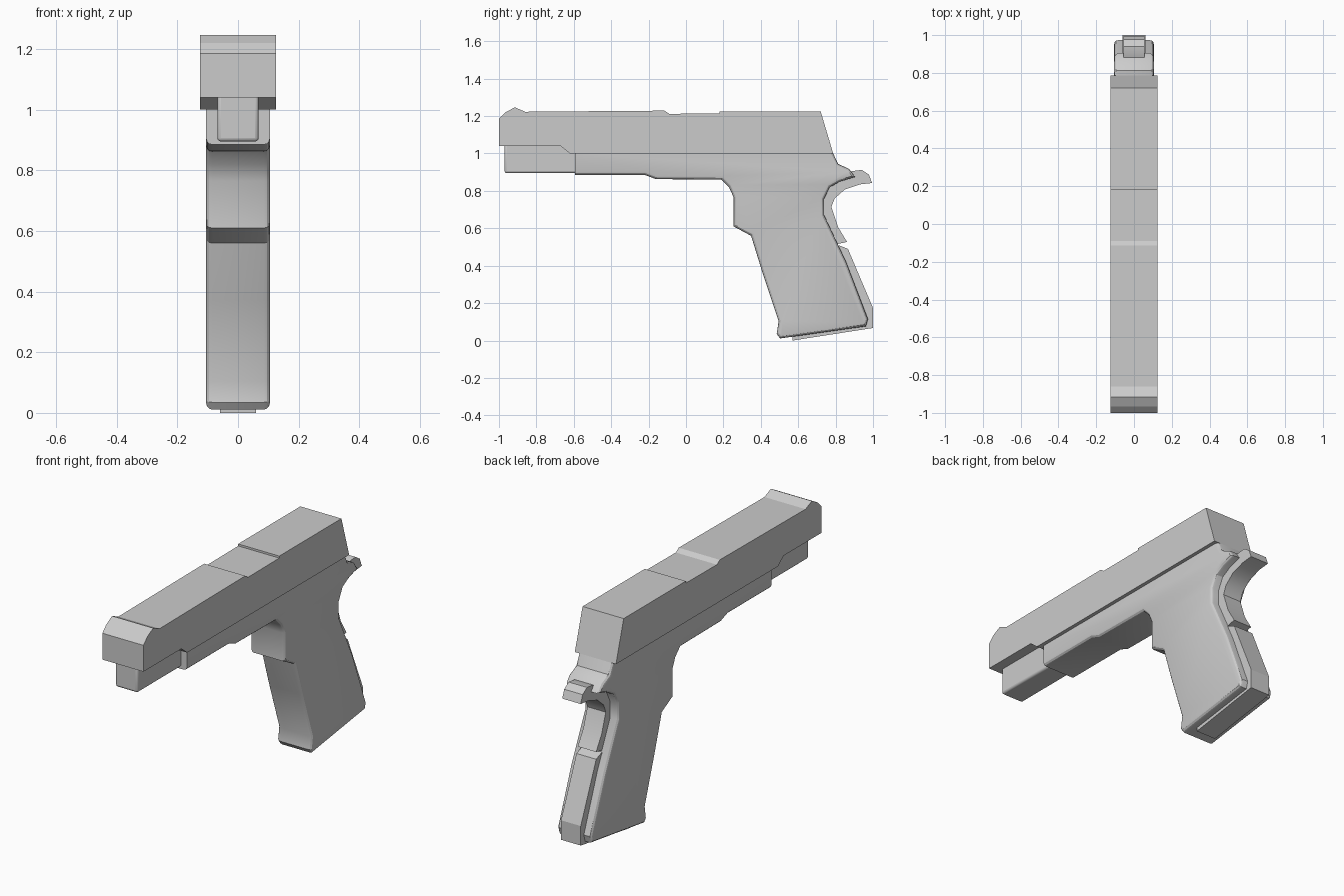
import bpy, bmesh

if "Cube" in bpy.data.objects:
    bpy.data.objects.remove(bpy.data.objects["Cube"])


def extrude_profile(name, pts, half, round_width=0.0, skip=()):
    """Extrude a (y, z) outline across x; round the side rims except on skipped segments."""
    bm = bmesh.new()
    left = [bm.verts.new((-half, y, z)) for y, z in pts]
    right = [bm.verts.new((half, y, z)) for y, z in pts]
    n = len(pts)
    bm.faces.new(left)
    bm.faces.new(right[::-1])
    for i in range(n):
        j = (i + 1) % n
        bm.faces.new((left[j], left[i], right[i], right[j]))
    bmesh.ops.recalc_face_normals(bm, faces=bm.faces[:])
    if round_width:
        rims = [bm.edges.get((side[i], side[(i + 1) % n]))
                for side in (left, right) for i in range(n) if i not in skip]
        bmesh.ops.bevel(bm, geom=rims, offset=round_width, offset_type='OFFSET',
                        segments=3, profile=0.5, affect='EDGES', clamp_overlap=False)
    mesh = bpy.data.meshes.new(name)
    bm.to_mesh(mesh)
    bm.free()
    obj = bpy.data.objects.new(name, mesh)
    bpy.context.collection.objects.link(obj)
    return obj


def smooth(obj, angle):
    bpy.ops.object.select_all(action='DESELECT')
    obj.select_set(True)
    bpy.context.view_layer.objects.active = obj
    bpy.ops.object.shade_smooth_by_angle(angle=angle)


# Upper slide with raised front sight and shallow top step
extrude_profile("slide", [
    (-1.0, 1.04), (-1.0, 1.185), (-0.965, 1.22), (-0.915, 1.247), (-0.86, 1.223),
    (-0.5, 1.226), (-0.115, 1.229), (-0.09, 1.212), (0.18, 1.214), (0.18, 1.225),
    (0.72, 1.225), (0.787, 1.0), (-0.62, 1.0), (-0.67, 1.04)], 0.125)

# Frame and grip; the front end (0) and top (last segment) stay unrounded
frame_pts = [
    (-0.593, 1.0), (-0.593, 0.885), (-0.22, 0.885), (-0.16, 0.863), (0.19, 0.86),
    (0.23, 0.82), (0.255, 0.765), (0.255, 0.61), (0.348, 0.56), (0.406, 0.372),
    (0.495, 0.104), (0.485, 0.035), (0.503, 0.011), (0.962, 0.076), (0.973, 0.115),
    (0.856, 0.42), (0.738, 0.671), (0.738, 0.757), (0.77, 0.82), (0.823, 0.85),
    (0.904, 0.874), (0.872, 0.917), (0.813, 0.945), (0.787, 1.0)]
frame = extrude_profile("frame_and_grip", frame_pts, 0.105, 0.02,
                        skip=(0, len(frame_pts) - 1))
smooth(frame, 0.5)

# Narrow rear tang with curved upper grip strap
tang = extrude_profile("rear_tang", [
    (0.82, 0.87), (0.888, 0.906), (0.94, 0.912), (0.978, 0.887), (0.995, 0.842),
    (0.93, 0.835), (0.85, 0.808), (0.795, 0.76), (0.777, 0.714), (0.813, 0.607),
    (0.861, 0.527), (0.81, 0.516), (0.72, 0.55), (0.68, 0.68), (0.69, 0.78)], 0.056)
smooth(tang, 0.5)

# Lower backstrap, slightly proud of the grip's back and base
extrude_profile("lower_backstrap", [
    (0.815, 0.51), (0.866, 0.49), (0.94, 0.315), (1.0, 0.174), (1.0, 0.067),
    (0.57, 0.0), (0.57, 0.08), (0.78, 0.16), (0.72, 0.45)], 0.06)

# Rounded block under the front of the slide
bpy.ops.mesh.primitive_cube_add(size=1, location=(0, -0.76, 0.9775))
block = bpy.context.object
block.name = "front_block"
block.scale = (0.136, 0.42, 0.165)
bpy.ops.object.transform_apply(location=False, rotation=False, scale=True)
bevel = block.modifiers.new("rounding", 'BEVEL')
bevel.width = 0.012
bevel.segments = 3
smooth(block, 0.7)
